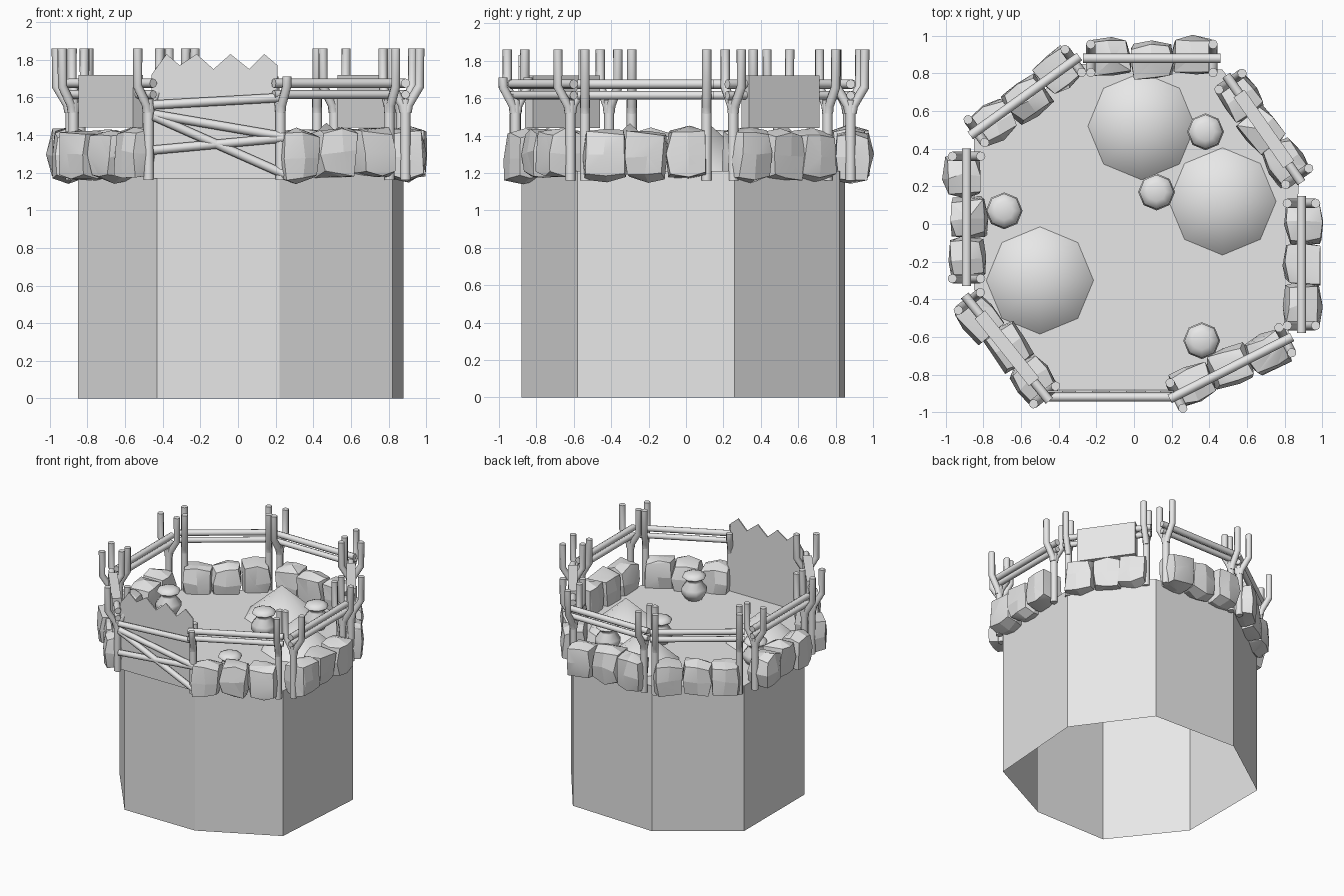
import bpy, bmesh, math, random
from mathutils import Vector, Matrix

random.seed(4)
if "Cube" in bpy.data.objects:
    bpy.data.objects.remove(bpy.data.objects["Cube"])

grey = bpy.data.materials.new("plain_grey")
grey.use_nodes = True
COLOUR = (0.8, 0.8, 0.8, 1)
grey.diffuse_color = COLOUR
grey.node_tree.nodes["Principled BSDF"].inputs["Base Color"].default_value = COLOUR

FLOOR = 1.21
POST_BASE = 1.16


def add_mesh(name, mesh, smooth=None):
    mesh.materials.clear()
    mesh.materials.append(grey)
    ob = bpy.data.objects.new(name, mesh)
    bpy.context.collection.objects.link(ob)
    if smooth:
        bpy.ops.object.select_all(action='DESELECT')
        ob.select_set(True)
        bpy.context.view_layer.objects.active = ob
        bpy.ops.object.shade_smooth_by_angle(angle=math.radians(smooth))
    return ob


def from_bmesh(name, bm, smooth=None):
    bmesh.ops.recalc_face_normals(bm, faces=bm.faces)
    mesh = bpy.data.meshes.new(name)
    bm.to_mesh(mesh)
    bm.free()
    return add_mesh(name, mesh, smooth)


def tube(name, points, radius):
    """Round pole along a path, with capped ends."""
    curve = bpy.data.curves.new(name, 'CURVE')
    curve.dimensions = '3D'
    curve.bevel_depth = radius
    curve.bevel_resolution = 2
    curve.use_fill_caps = True
    line = curve.splines.new('POLY')
    line.points.add(len(points) - 1)
    for p, co in zip(line.points, points):
        p.co = (*co, 1)
    temp = bpy.data.objects.new(name, curve)
    mesh = bpy.data.meshes.new_from_object(temp)
    bpy.data.objects.remove(temp)
    return add_mesh(name, mesh, 50)


def stone(name, centre, angle):
    """Rounded, chipped block lying along the wall."""
    bm = bmesh.new()
    bmesh.ops.create_cube(bm, size=2)
    bmesh.ops.subdivide_edges(bm, edges=bm.edges[:], cuts=1, use_grid_fill=True)
    for v in bm.verts:
        v.co *= 0.6 + 0.4 / v.co.length ** 1.2
        v.co += Vector([random.uniform(-0.13, 0.13) for _ in range(3)])
    hull = bmesh.ops.convex_hull(bm, input=bm.verts[:])
    bmesh.ops.delete(bm, geom=[v for v in bm.verts if not v.link_faces], context='VERTS')
    inner = [f for f in hull["geom_interior"] if isinstance(f, bmesh.types.BMFace) and f.is_valid]
    bmesh.ops.delete(bm, geom=inner, context='FACES')
    spin = Matrix.Rotation(angle + random.uniform(-0.1, 0.1), 4, 'Z')
    bm.transform(Matrix.Translation(centre) @ spin @ Matrix.Diagonal((0.115, 0.1, 0.138, 1)))
    return from_bmesh(name, bm, 35)


def lathe(name, centre, profile):
    """Eight-sided turned shape."""
    bm = bmesh.new()
    verts = [bm.verts.new((r, 0, z)) for r, z in profile]
    edges = [bm.edges.new(pair) for pair in zip(verts, verts[1:])]
    bmesh.ops.spin(bm, geom=verts + edges, cent=(0, 0, 0), axis=(0, 0, 1),
                   angle=math.tau, steps=8)
    bmesh.ops.remove_doubles(bm, verts=bm.verts, dist=0.0005)
    bm.transform(Matrix.Translation(centre))
    return from_bmesh(name, bm, 60)


# Hollow eight-sided tower, open underneath, with a floor on top
corners = [(-0.43, -0.88), (0.22, -0.88), (0.82, -0.58), (0.88, 0.26),
           (0.47, 0.82), (-0.28, 0.85), (-0.85, 0.45), (-0.85, -0.35)]
bm = bmesh.new()
low = [bm.verts.new((x, y, 0)) for x, y in corners]
top = [bm.verts.new((x, y, FLOOR)) for x, y in corners]
for i in range(8):
    j = (i + 1) % 8
    bm.faces.new((low[i], low[j], top[j], top[i]))
bm.faces.new(top)
from_bmesh("tower", bm)

# Fences: start, end, has a board, height of the fork tips at the start
fences = {
    "front_left_side": ((0.19, -0.93), (0.84, -0.60), False, 1.71),
    "left": ((0.89, -0.58), (0.89, 0.15), False, 1.86),
    "back_left": ((0.89, 0.22), (0.49, 0.79), True, 1.86),
    "back": ((0.46, 0.88), (-0.27, 0.88), False, 1.86),
    "back_right": ((-0.29, 0.89), (-0.87, 0.47), False, 1.86),
    "right": ((-0.89, 0.40), (-0.89, -0.33), False, 1.86),
    "front_right": ((-0.90, -0.38), (-0.45, -0.94), True, 1.86),
}
for side, (a, b, board, first_tip) in fences.items():
    a, b = Vector((*a, 0)), Vector((*b, 0))
    along = (b - a).normalized()
    out = Vector((along.y, -along.x, 0))
    angle = math.atan2(along.y, along.x)
    up = lambda p, z: p + Vector((0, 0, z))

    # Two stacked rails
    for part, z, r in (("upper", 1.675, 0.025), ("lower", 1.615, 0.023)):
        tube(f"{side}_{part}_rail", [up(a, z), up(b, z)], r)

    # Forked posts
    for end, p, tip in (("start", a + along * 0.04, first_tip), ("end", b - along * 0.04, 1.86)):
        tube(f"{side}_{end}_post", [up(p, POST_BASE), up(p, 1.59)], 0.027)
        for arm, s in (("outer", 1), ("inner", -1)):
            tube(f"{side}_{end}_{arm}_fork",
                 [up(p + out * s * 0.008, 1.52), up(p + out * s * 0.015, 1.56),
                  up(p + out * s * 0.075, 1.66), up(p + out * s * 0.075, tip)], 0.025)

    # Board wrapped around the rails
    if board:
        bm = bmesh.new()
        bmesh.ops.create_cube(bm, size=1)
        bm.transform(Matrix.Translation(up((a + b) / 2, 1.58)) @ Matrix.Rotation(angle, 4, 'Z')
                     @ Matrix.Diagonal((0.46, 0.07, 0.28, 1)))
        from_bmesh(f"{side}_board", bm)

    # Stones along the rim
    for n in range(3):
        p = a.lerp(b, 0.2 + 0.3 * n) + out * random.uniform(-0.02, 0.02)
        stone(f"{side}_stone_{n + 1}", up(p, 1.295 + random.uniform(-0.01, 0.01)), angle)

# Front gate: thin panel with a jagged top
jagged = [(-0.46, 1.72), (-0.38, 1.83), (-0.31, 1.77), (-0.22, 1.83), (-0.13, 1.75),
          (-0.04, 1.83), (0.06, 1.75), (0.14, 1.83), (0.21, 1.77)]
outline = [(-0.46, 1.17)] + jagged + [(0.22, 1.17)]
bm = bmesh.new()
face = bm.faces.new([bm.verts.new((x, -0.895, z)) for x, z in outline])
ext = bmesh.ops.extrude_face_region(bm, geom=[face])
bmesh.ops.translate(bm, vec=(0, 0.01, 0),
                    verts=[v for v in ext["geom"] if isinstance(v, bmesh.types.BMVert)])
from_bmesh("gate_panel", bm)

# Crooked poles across the gate
for n, (left_z, right_z) in enumerate([(1.56, 1.60), (1.51, 1.39), (1.32, 1.385), (1.50, 1.19)]):
    tube(f"gate_pole_{n + 1}", [(-0.45, -0.92, left_z), (0.25, -0.92, right_z)], 0.024)

# Heaps on the floor
for n, (x, y) in enumerate([(0.04, 0.52), (0.47, 0.12), (-0.5, -0.3)]):
    lathe(f"heap_{n + 1}", (x, y, FLOOR), [(0.285, 0), (0, 0.255)])

# Lidded pots
pot = [(0, 0), (0.065, 0), (0.098, 0.05), (0.098, 0.09), (0.06, 0.14),
       (0.06, 0.155), (0.092, 0.18), (0.085, 0.2), (0.05, 0.215), (0, 0.22)]
for n, (x, y) in enumerate([(0.38, 0.49), (0.12, 0.17), (-0.69, 0.07), (0.36, -0.62)]):
    lathe(f"pot_{n + 1}", (x, y, FLOOR), pot)
